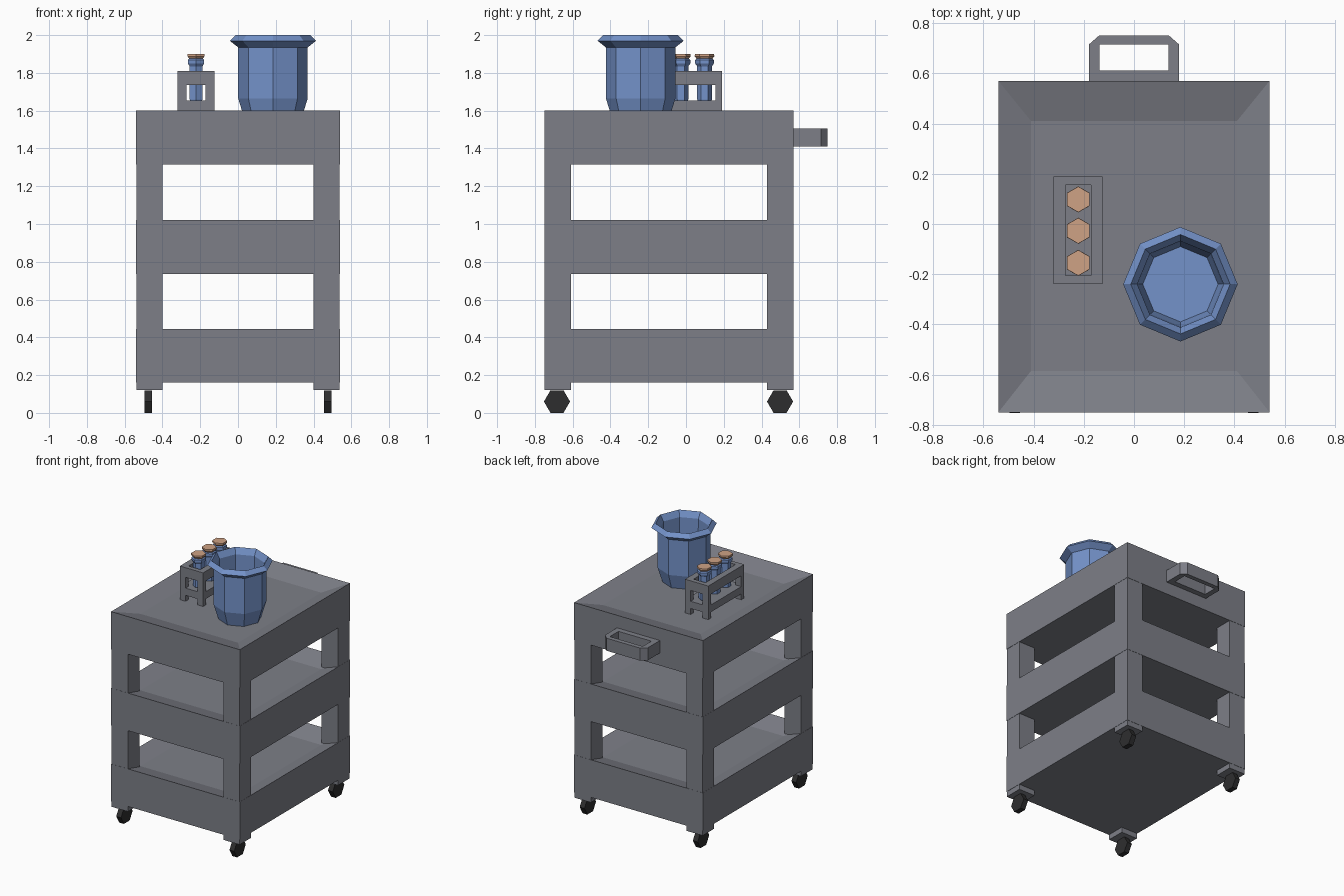
import bpy, bmesh, math
from mathutils import Vector

if "Cube" in bpy.data.objects:
    bpy.data.objects.remove(bpy.data.objects["Cube"])


def mat(name, rgb):
    m = bpy.data.materials.new(name)
    m.diffuse_color = (*rgb, 1)
    m.use_nodes = True
    m.node_tree.nodes["Principled BSDF"].inputs["Base Color"].default_value = m.diffuse_color
    return m


GREY = mat("cart grey", (0.205, 0.212, 0.245))
BLUE = mat("glass blue", (0.175, 0.29, 0.59))
CORK = mat("cork tan", (0.62, 0.36, 0.235))
BLACK = mat("wheel black", (0.027, 0.027, 0.028))


def finish(bm, name, material):
    bmesh.ops.recalc_face_normals(bm, faces=bm.faces)
    me = bpy.data.meshes.new(name)
    bm.to_mesh(me)
    bm.free()
    me.materials.append(material)
    ob = bpy.data.objects.new(name, me)
    bpy.context.collection.objects.link(ob)
    return ob


def add_box(bm, x, y, z):
    vs = bmesh.ops.create_cube(bm, size=1)["verts"]
    for v in vs:
        v.co = Vector([(a + b) / 2 + c * (b - a) for (a, b), c in zip((x, y, z), v.co)])


def boxes(name, material, items):
    bm = bmesh.new()
    for it in items:
        add_box(bm, *it)
    return finish(bm, name, material)


def loft(bm, rings, cap_start=True, cap_end=True):
    """Skin a list of closed rings of points."""
    loops = [[bm.verts.new(p) for p in r] for r in rings]
    n = len(loops[0])
    for a, b in zip(loops, loops[1:]):
        for i in range(n):
            j = (i + 1) % n
            bm.faces.new((a[i], a[j], b[j], b[i]))
    if cap_start:
        bm.faces.new(loops[0][::-1])
    if cap_end:
        bm.faces.new(loops[-1])
    return loops


def turned(name, material, centre, profile, sides, turn=0.0):
    """Vertical turned solid from (radius, z) pairs."""
    bm = bmesh.new()
    ang = [turn + 2 * math.pi * i / sides for i in range(sides)]
    loft(bm, [[(centre[0] + r * math.cos(a), centre[1] + r * math.sin(a), z)
               for a in ang] for r, z in profile])
    return finish(bm, name, material)


def rect(x0, x1, y0, y1, z):
    return [(x0, y0, z), (x1, y0, z), (x1, y1, z), (x0, y1, z)]


X, Y0, Y1 = 0.54, -0.75, 0.57

# Three trays with sloped, sunken tops
for name, z0, z1 in (("bottom_tray", 0.16, 0.445), ("middle_tray", 0.735, 1.02),
                     ("top_tray", 1.315, 1.60)):
    bm = bmesh.new()
    loft(bm, [rect(-X, X, Y0, Y1, z0), rect(-X, X, Y0, Y1, z1),
              rect(-0.41, 0.41, -0.585, 0.41, z1 - 0.045)])
    finish(bm, name, GREY)

# Corner posts and hexagonal wheels
for sx, side in ((-1, "left"), (1, "right")):
    for ya, yb, yw, end in ((Y0 + .002, -0.61, -0.683, "front"),
                            (0.43, Y1 - .002, 0.498, "back")):
        xs = sorted((sx * 0.40, sx * (X - .002)))
        boxes(f"{end}_{side}_post", GREY, [(xs, (ya, yb), (0.12, 1.33))])
        bm = bmesh.new()
        loft(bm, [[(sx * 0.475 + dx, yw + 0.069 * math.cos(i * math.pi / 3),
                    0.06 + 0.069 * math.sin(i * math.pi / 3)) for i in range(6)]
                  for dx in (-0.02, 0.02)])
        finish(bm, f"{end}_{side}_wheel", BLACK)

# Push handle: chamfered loop with an open slot
outer = [(-.18, .565), (.18, .565), (.18, .715), (.14, .75), (-.14, .75), (-.18, .715)]
inner = [(-.138, .612), (.138, .612), (.138, .714), (.137, .715), (-.137, .715), (-.138, .714)]
bm = bmesh.new()
HZ0, HZ1 = 1.41, 1.505
loops = loft(bm, [[(x, y, z) for x, y in o] for o, z in
                  ((outer, HZ0), (outer, HZ1), (inner, HZ1), (inner, HZ0))], False, False)
for i in range(6):
    j = (i + 1) % 6
    bm.faces.new((loops[3][i], loops[3][j], loops[0][j], loops[0][i]))
finish(bm, "push_handle", GREY)

# Octagonal beaker with flared rim and hollow inside
turned("beaker", BLUE, (0.185, -0.24),
       [(0.150, 1.555), (0.184, 1.665), (0.184, 1.935), (0.228, 1.97), (0.198, 2.0),
        (0.172, 1.955), (0.168, 1.67), (0.150, 1.58)], 8)

# Test tube rack: end legs, top frame and shelf
rx0, rx1, ry0, ry1 = -0.32, -0.125, -0.24, 0.19
ix0, ix1, iy0, iy1 = -0.272, -0.172, -0.205, 0.155
items = [((rx0, rx1), (ry0, ry1), (1.60, 1.655))]
for xs in ((rx0, ix0), (ix1, rx1)):
    for ys in ((ry0, iy0), (iy1, ry1)):
        items.append((xs, ys, (1.555, 1.60)))
        items.append((xs, ys, (1.655, 1.737)))
    items.append((xs, (ry0, ry1), (1.737, 1.81)))
for ys in ((ry0, iy0), (iy1, ry1)):
    items.append(((ix0, ix1), ys, (1.737, 1.81)))
boxes("tube_rack", GREY, items)

# Hexagonal test tubes with stoppers
for n, y in enumerate((-0.155, -0.027, 0.098), 1):
    c = (-0.222, y)
    turned(f"test_tube_{n}", BLUE, c,
           [(0.030, 1.63), (0.039, 1.66), (0.039, 1.835), (0.050, 1.85),
            (0.050, 1.868), (0.042, 1.876)], 6, math.pi / 2)
    turned(f"stopper_{n}", CORK, c,
           [(0.038, 1.87), (0.052, 1.888), (0.051, 1.90)], 6, math.pi / 2)
